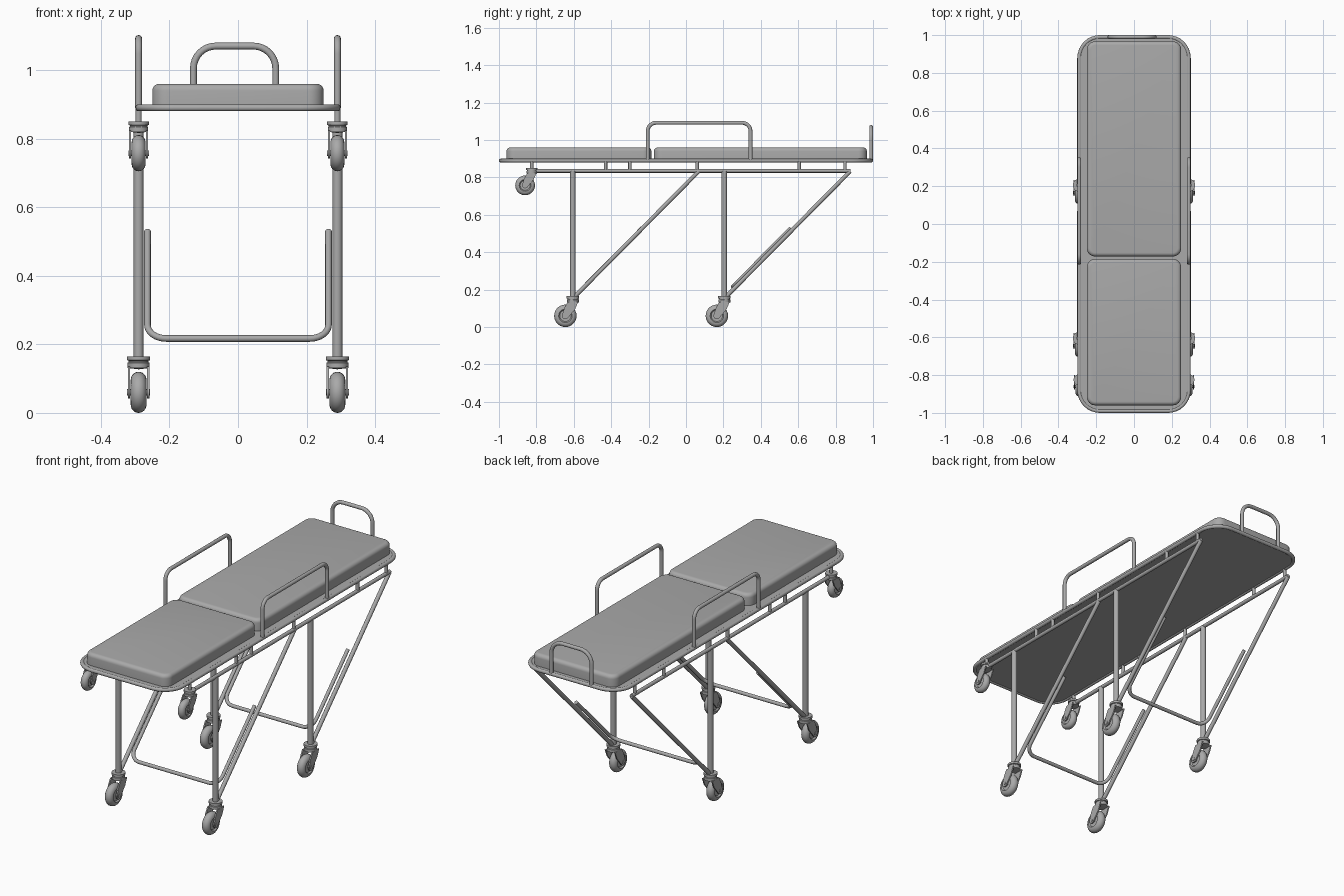
import bpy, bmesh, math
from mathutils import Vector, Matrix

cube = bpy.data.objects.get("Cube")
if cube:
    bpy.data.objects.remove(cube, do_unlink=True)

grey = bpy.data.materials.new("plain grey")
grey.use_nodes = True
colour = (0.4, 0.4, 0.4, 1)
grey.diffuse_color = colour
grey.node_tree.nodes["Principled BSDF"].inputs["Base Color"].default_value = colour

SIDES = (("left", 1), ("right", -1))
RAIL_X, FRAME_Z, LOWER_Z = 0.29, 0.89, 0.835


def select_only(ob):
    bpy.ops.object.select_all(action='DESELECT')
    ob.select_set(True)
    bpy.context.view_layer.objects.active = ob


def finish(name, bm, angle=35):
    bmesh.ops.recalc_face_normals(bm, faces=bm.faces[:])
    mesh = bpy.data.meshes.new(name)
    bm.to_mesh(mesh)
    bm.free()
    mesh.materials.append(grey)
    ob = bpy.data.objects.new(name, mesh)
    bpy.context.collection.objects.link(ob)
    select_only(ob)
    bpy.ops.object.shade_smooth_by_angle(angle=math.radians(angle))
    return ob


def rounded(points, radius, closed=False, steps=8):
    """Round the right-angled corners of a path."""
    pts = [Vector(p) for p in points]
    out = []
    for i, p in enumerate(pts):
        if not closed and i in (0, len(pts) - 1):
            out.append(p)
            continue
        a = (pts[i - 1] - p).normalized()
        b = (pts[(i + 1) % len(pts)] - p).normalized()
        centre = p + (a + b) * radius
        for k in range(steps + 1):
            t = math.pi / 2 * k / steps
            out.append(centre - (b * math.cos(t) + a * math.sin(t)) * radius)
    return out


def tube(name, points, radius, closed=False):
    curve = bpy.data.curves.new(name, 'CURVE')
    curve.dimensions = '3D'
    curve.bevel_depth = radius
    curve.bevel_resolution = 6
    curve.use_fill_caps = True
    spline = curve.splines.new('POLY')
    spline.points.add(len(points) - 1)
    for sp, p in zip(spline.points, points):
        sp.co = (*p, 1)
    spline.use_cyclic_u = closed
    ob = bpy.data.objects.new(name, curve)
    bpy.context.collection.objects.link(ob)
    select_only(ob)
    bpy.ops.object.convert(target='MESH')
    ob = bpy.context.object
    ob.data.materials.clear()
    ob.data.materials.append(grey)
    bpy.ops.object.shade_smooth_by_angle(angle=math.radians(50))
    return ob


def rectangle(x, y0, y1, z):
    return [(-x, y0, z), (x, y0, z), (x, y1, z), (-x, y1, z)]


def slab(name, x, y0, y1, z0, z1, corner, soft=0):
    """Rounded rectangle plate, optionally with a soft top edge."""
    bm = bmesh.new()
    outline = rounded(rectangle(x, y0, y1, z0), corner, True)
    base = bm.faces.new([bm.verts.new(p) for p in outline])
    top = bmesh.ops.extrude_face_region(bm, geom=[base], use_keep_orig=True)
    verts = [g for g in top["geom"] if isinstance(g, bmesh.types.BMVert)]
    bmesh.ops.translate(bm, verts=verts, vec=(0, 0, z1 - z0))
    if soft:
        edges = [e for e in bm.edges if all(v.co.z > z1 - 0.001 for v in e.verts)]
        bmesh.ops.bevel(bm, geom=edges, offset=soft, segments=5,
                        profile=0.5, affect='EDGES')
    return finish(name, bm)


def lathe(bm, profile, matrix):
    """Spin (radius, height) pairs about local z, then place with matrix."""
    verts = [bm.verts.new((r, 0, h)) for r, h in profile]
    edges = [bm.edges.new(pair) for pair in zip(verts, verts[1:])]
    spun = bmesh.ops.spin(bm, geom=verts + edges, axis=(0, 0, 1), cent=(0, 0, 0),
                          angle=math.tau, steps=28, use_duplicate=False)
    bmesh.ops.remove_doubles(bm, verts=bm.verts[:], dist=1e-5)
    bmesh.ops.transform(bm, verts=bm.verts[:], matrix=matrix)


def caster(name, x, y, z, s):
    """Swivel caster hanging from its top plate at (x, y, z)."""
    place = Matrix.Translation((x, y, z)) @ Matrix.Scale(s, 4)
    axle = Vector((0, -0.04, -0.105))
    across = place @ Matrix.Translation(axle) @ Matrix.Rotation(math.pi / 2, 4, 'Y')

    # swivel mount with a groove under its top plate
    bm = bmesh.new()
    lathe(bm, [(0, 0), (0.034, 0), (0.034, -0.011), (0.029, -0.013),
               (0.029, -0.017), (0.032, -0.019), (0.032, -0.034), (0, -0.038)], place)
    finish(name + "_mount", bm)

    # wheel with rounded tread and recessed hub
    bm = bmesh.new()
    tread = [(0.036 + 0.024 * math.cos(t), 0.023 * math.sin(t))
             for t in [math.pi * (k / 12 - 0.5) for k in range(13)]]
    lathe(bm, [(0, -0.016), (0.03, -0.016)] + tread + [(0.03, 0.016), (0, 0.016)], across)
    finish(name + "_wheel", bm)

    # fork cheeks tapering down to the axle
    bm = bmesh.new()
    arc = [(axle.y + 0.018 * math.cos(t), axle.z + 0.018 * math.sin(t))
           for t in [math.radians(150 + 15 * k) for k in range(13)]]
    cheek = [(0.029, -0.03), (-0.027, -0.03), (-0.044, -0.06)] + arc + [(0.012, -0.07)]
    for side in (-1, 1):
        face = bm.faces.new([bm.verts.new((side * 0.0245, v, w)) for v, w in cheek])
        ext = bmesh.ops.extrude_face_region(bm, geom=[face], use_keep_orig=True)
        moved = [g for g in ext["geom"] if isinstance(g, bmesh.types.BMVert)]
        bmesh.ops.translate(bm, verts=moved, vec=(side * 0.007, 0, 0))
    bmesh.ops.transform(bm, verts=bm.verts[:], matrix=place)
    finish(name + "_fork", bm)

    # axle bolt
    bm = bmesh.new()
    lathe(bm, [(0, -0.034), (0.009, -0.034), (0.009, 0.034), (0, 0.034)], across)
    finish(name + "_axle", bm)


# bed: perimeter tube, base plate and two cushions
tube("bed_frame", rounded(rectangle(RAIL_X, -0.99, 0.99, FRAME_Z), 0.11, True), 0.01, True)
slab("bed_base", RAIL_X, -0.99, 0.99, 0.885, 0.897, 0.11)
slab("foot_cushion", 0.25, -0.96, -0.185, 0.895, 0.96, 0.045, 0.02)
slab("head_cushion", 0.25, -0.172, 0.967, 0.895, 0.96, 0.045, 0.02)

# push handle at the head end
tube("push_handle", rounded([(-0.13, 0.99, FRAME_Z), (-0.13, 0.99, 1.07),
                             (0.11, 0.99, 1.07), (0.11, 0.99, FRAME_Z)], 0.065), 0.01)

for side, sx in SIDES:
    x = sx * RAIL_X
    # guard rail and lower rail with its short posts
    tube(side + "_guard_rail", rounded([(x, -0.205, FRAME_Z), (x, -0.205, 1.092),
                                        (x, 0.345, 1.092), (x, 0.345, FRAME_Z)], 0.045), 0.01)
    tube(side + "_lower_rail", [(x, -0.85, LOWER_Z), (x, 0.88, LOWER_Z)], 0.01)
    for i, y in enumerate((-0.825, -0.43, -0.3, 0.06, 0.605, 0.85)):
        tube(f"{side}_rail_post_{i + 1}", [(x, y, LOWER_Z), (x, y, FRAME_Z)], 0.009)
    caster(side + "_loading_caster", x, -0.825, 0.85, 0.88)
    # legs, diagonal braces and floor casters
    for end, y in (("front", -0.605), ("rear", 0.205)):
        tube(f"{side}_{end}_leg", [(x, y, 0.155), (x, y, LOWER_Z)], 0.0145)
        tube(f"{side}_{end}_brace", [(x, y + 0.012, 0.165), (x, y + 0.672, 0.832)], 0.011)
        caster(f"{side}_{end}_caster", x, y, 0.165, 1)

# U-shaped cross bars lying along the braces
for end, y in (("front", -0.545), ("rear", 0.25)):
    tube(end + "_cross_bar", rounded([(-0.264, y + 0.31, 0.53), (-0.264, y, 0.217),
                                      (0.264, y, 0.217), (0.264, y + 0.31, 0.53)], 0.055), 0.0095)
